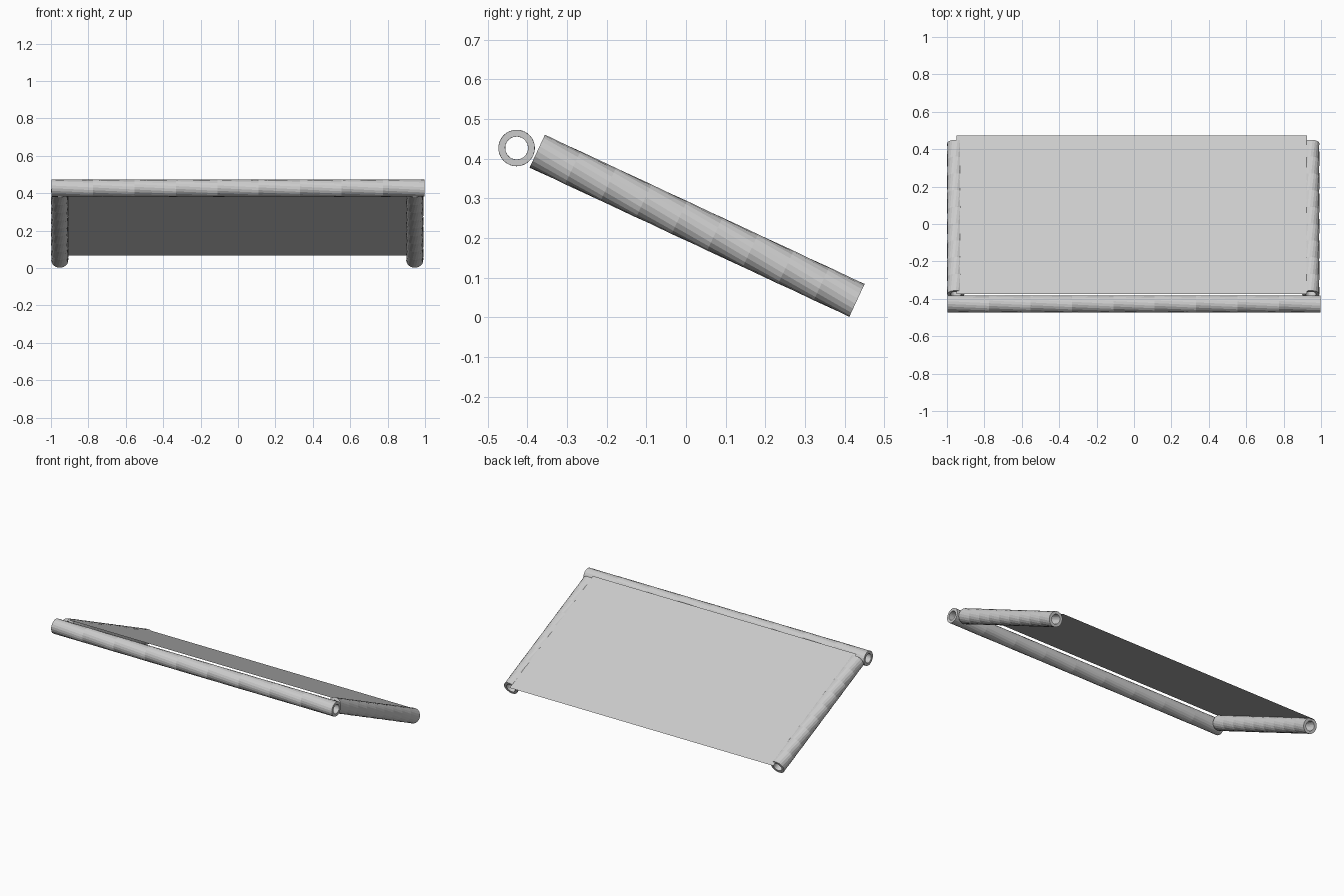
import bpy, bmesh, math
from mathutils import Vector

if "Cube" in bpy.data.objects:
    bpy.data.objects.remove(bpy.data.objects["Cube"])

SIDES, STEPS = 20, 9
R_OUT, R_IN = 0.046, 0.029


def rolled_tube(name, start, end, twist):
    """Hollow tube from start to end whose facets wind slowly around its axis."""
    start, end = Vector(start), Vector(end)
    axis = end - start
    rot = axis.to_track_quat('Z', 'Y')
    bm = bmesh.new()

    def ring(i, r):
        t = i / STEPS
        vs = []
        for k in range(SIDES):
            a = 2 * math.pi * k / SIDES + twist * t
            p = Vector((r * math.cos(a), r * math.sin(a), axis.length * t))
            vs.append(bm.verts.new(start + rot @ p))
        return vs

    outer = [ring(i, R_OUT) for i in range(STEPS + 1)]
    inner = [ring(i, R_IN) for i in range(STEPS + 1)]
    # outside, far rim, inside, near rim
    loops = outer + inner[::-1]
    for a, b in zip(loops, loops[1:] + loops[:1]):
        for k in range(SIDES):
            n = (k + 1) % SIDES
            bm.faces.new((a[k], a[n], b[n], b[k]))
    bmesh.ops.recalc_face_normals(bm, faces=bm.faces)
    add_object(name, bm)


def add_object(name, bm):
    mesh = bpy.data.meshes.new(name)
    bm.to_mesh(mesh)
    bm.free()
    ob = bpy.data.objects.new(name, mesh)
    bpy.context.collection.objects.link(ob)
    return ob


# raised tube across the front
rolled_tube("front_tube", (-0.998, -0.427, 0.427), (0.998, -0.427, 0.427), math.radians(120))

# sloping side tubes
for name, x in (("left_tube", -0.953), ("right_tube", 0.945)):
    rolled_tube(name, (x, -0.375, 0.419), (x, 0.431, 0.043), math.radians(120))

# thin sheet stretched between the side tubes
bm = bmesh.new()
corners = [(-0.95, -0.375, 0.462), (0.925, -0.375, 0.462),
           (0.925, 0.472, 0.067), (-0.95, 0.472, 0.067)]
bm.faces.new([bm.verts.new(c) for c in corners])
add_object("sheet", bm)
